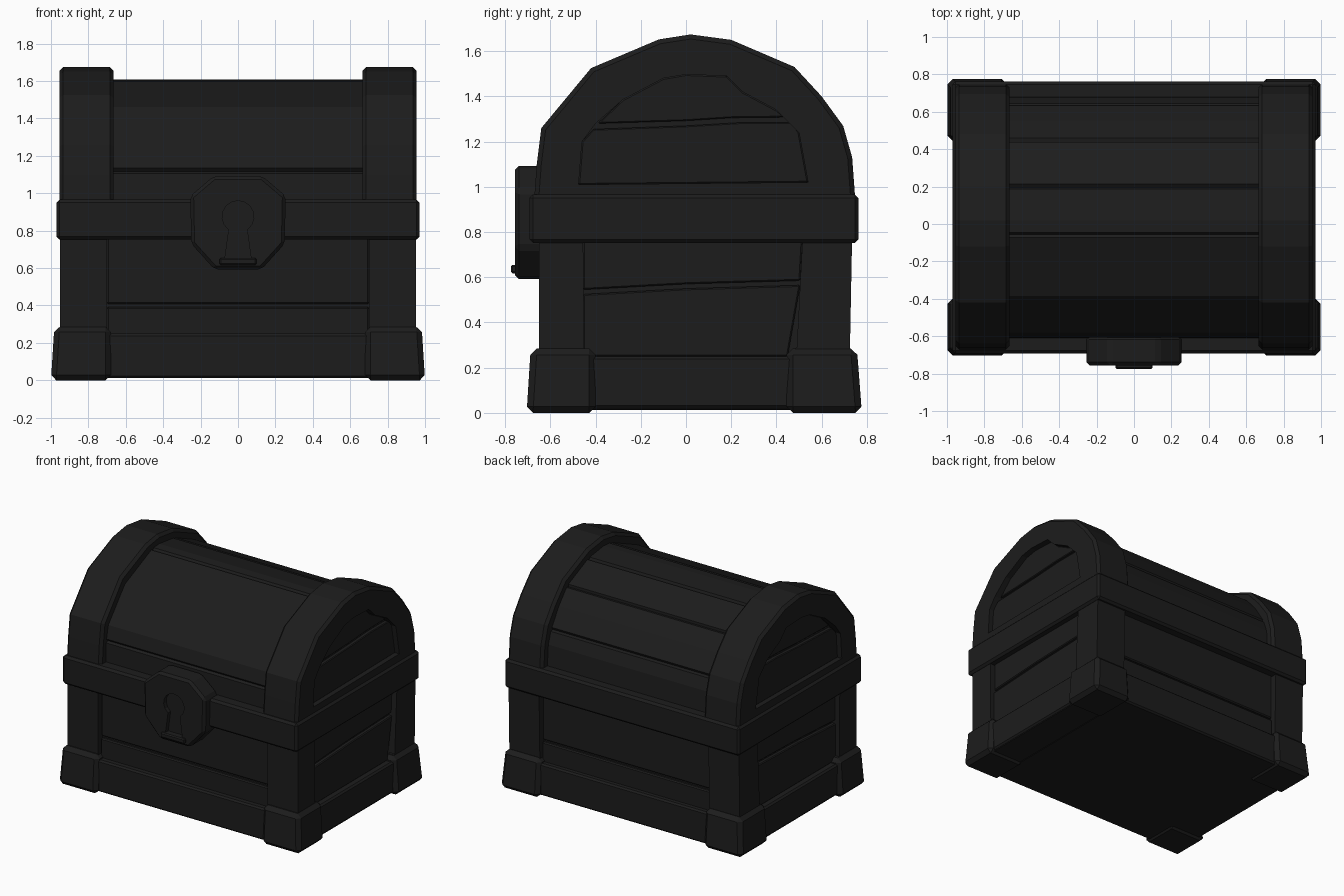
import bpy, bmesh
from math import cos, sin, pi, radians
from mathutils import Vector

if "Cube" in bpy.data.objects:
    bpy.data.objects.remove(bpy.data.objects["Cube"])

dark = bpy.data.materials.new("dark_finish")
dark.diffuse_color = (0.012, 0.012, 0.012, 1)
dark.use_nodes = True
dark.node_tree.nodes["Principled BSDF"].inputs["Base Color"].default_value = dark.diffuse_color


def finish(name, bm, bevel=0, cutters=(), mirror=False):
    bmesh.ops.recalc_face_normals(bm, faces=bm.faces)
    me = bpy.data.meshes.new(name)
    bm.to_mesh(me)
    bm.free()
    ob = bpy.data.objects.new(name, me)
    bpy.context.collection.objects.link(ob)
    me.materials.append(dark)
    if bevel:
        m = ob.modifiers.new("bevel", 'BEVEL')
        m.width, m.segments = bevel, 1
        m.limit_method, m.angle_limit = 'ANGLE', radians(40)
    for c in cutters:
        m = ob.modifiers.new("cut", 'BOOLEAN')
        m.operation, m.object, m.solver = 'DIFFERENCE', c, 'EXACT'
    if mirror:
        ob.modifiers.new("mirror", 'MIRROR')
    return ob


def prism(name, pts, axis, a, b, **kw):
    """Extrude a (y,z) outline along x, or an (x,z) outline along y."""
    bm = bmesh.new()

    def ring(d):
        return [bm.verts.new((d, p, q) if axis == 'x' else (p, d, q)) for p, q in pts]
    r0, r1 = ring(a), ring(b)
    bm.faces.new(r0)
    bm.faces.new(r1)
    n = len(pts)
    for i in range(n):
        j = (i + 1) % n
        bm.faces.new((r0[i], r0[j], r1[j], r1[i]))
    return finish(name, bm, **kw)


def box(name, x, y, z, taper=0, **kw):
    """Box from ranges; taper pulls the outer top edges inward."""
    bm = bmesh.new()
    bmesh.ops.create_cube(bm, size=1)
    for v in bm.verts:
        top = v.co.z > 0
        yo = y[v.co.y > 0]
        xo = x[v.co.x > 0]
        if top and taper:
            xo -= taper * (v.co.x > 0)
            outer = (v.co.y > 0) == (y[0] + y[1] > 0)
            yo -= taper * outer * (1 if yo > 0 else -1)
        v.co = (xo, yo, z[top])
    return finish(name, bm, **kw)


def cutter(ob):
    ob.hide_render = True
    ob.display_type = 'WIRE'
    return ob


def notched(pts, seams, w=0.014, d=0.018):
    """Replace the seam points of an outline by small V grooves."""
    out, mid = [], Vector((0.03, 1.0))
    for i, p in enumerate(pts):
        p = Vector(p)
        if i in seams:
            before, after = Vector(pts[i - 1]), Vector(pts[i + 1])
            out += [p + (before - p).normalized() * w,
                    p + (mid - p).normalized() * d,
                    p + (after - p).normalized() * w]
        else:
            out.append(p)
    return out


# Lower body with recessed panels between the corner posts
side_outline = [(-.45, .27), (-.40, .25), (.44, .25), (.49, .29), (.515, .76), (-.455, .76)]
cuts = [cutter(prism(f"side_recess_{s}", side_outline, 'x', s * .895, s * 1.2)) for s in (-1, 1)]
cuts.append(cutter(box("front_recess", (-.70, .70), (-.9, -.60), (.22, .76))))
cuts.append(cutter(box("back_recess", (-.70, .70), (.675, .9), (.22, .76))))
prism("chest_body", [(-.65, .015), (.72, .015), (.735, .79), (-.65, .79)],
      'x', -.952, .952, cutters=cuts)

# Planks in the front and back recesses
for i, (z0, z1, t) in enumerate([(.22, .393, .022), (.407, .76, .016)]):
    box(f"front_plank_{i}", (-.70, .70), (-.60 - t, -.58), (z0, z1), bevel=.008)
    box(f"back_plank_{i}", (-.70, .70), (.66, .675 + t), (z0, z1), bevel=.008)

# Planks in the side recesses, with a slanted gap
prism("side_plank_low", [(-.455, .25), (.45, .25), (.505, .565), (0, .55), (-.455, .525)],
      'x', .88, .922, bevel=.006, mirror=True)
prism("side_plank_high", [(-.455, .545), (0, .57), (.505, .585), (.515, .76), (-.455, .76)],
      'x', .88, .916, bevel=.006, mirror=True)

# Base rails and corner brackets
box("base_rail_long", (-.72, .72), (-.668, .738), (.012, .25), bevel=.012)
box("base_rail_side", (.6, .966), (-.45, .5), (.02, .25), bevel=.012, mirror=True)
box("front_corner", (.68, 1.0), (-.705, -.40), (0, .285), taper=.018, bevel=.028, mirror=True)
box("back_corner", (.68, 1.0), (.445, .778), (0, .285), taper=.022, bevel=.028, mirror=True)

# Middle band around the chest
box("middle_band", (-.97, .97), (-.693, .763), (.752, .966), bevel=.016)

# Curved lid planks between the arches
lid = [(-.61, .90), (-.605, 1.12), (-.58, 1.23), (-.385, 1.46), (-.06, 1.603), (.02, 1.608),
       (.20, 1.585), (.45, 1.475), (.55, 1.36), (.64, 1.22), (.675, 1.12), (.69, .90)]
prism("lid_planks", notched(lid, {1, 4, 6, 7, 9}), 'x', -.70, .70)

# Lid end arches with recessed panels
arch = [(-.675, .90), (-.66, 1.10), (-.64, 1.26), (-.42, 1.525), (-.12, 1.652), (.02, 1.674),
        (.20, 1.65), (.48, 1.53), (.60, 1.40), (.695, 1.27), (.735, 1.13), (.752, .90)]
panel = [(-.475, 1.01), (-.46, 1.20), (-.40, 1.28), (-.28, 1.385), (-.10, 1.48), (0, 1.497),
         (.18, 1.49), (.25, 1.42), (.40, 1.34), (.50, 1.24), (.54, 1.02)]
lid_recess = cutter(prism("lid_recess", panel, 'x', .895, 1.2))
prism("lid_arch", arch, 'x', .665, .955, bevel=.02, cutters=[lid_recess], mirror=True)

# Planks inside the lid end panels
prism("lid_end_plank_low", [(-.475, 1.01), (-.46, 1.20), (-.41, 1.255), (0, 1.27), (.25, 1.285),
                            (.47, 1.285), (.50, 1.24), (.54, 1.02)],
      'x', .88, .922, bevel=.005, mirror=True)
prism("lid_end_plank_high", [(-.39, 1.28), (-.28, 1.385), (-.10, 1.48), (0, 1.497), (.18, 1.49),
                             (.25, 1.42), (.40, 1.34), (.44, 1.308), (.2, 1.305), (0, 1.292)],
      'x', .88, .914, bevel=.005, mirror=True)

# Octagonal lock plate with keyhole and small ledge
half = [(.13, 1.092), (.255, .985), (.25, .73), (.125, .592)]
octagon = half + [(-x, z) for x, z in reversed(half)]
keyhole = [(.085 * cos(a), .875 + .085 * sin(a)) for a in
           [radians(-55) + radians(290) * i / 12 for i in range(13)]]
keyhole += [(-.07, .65), (.07, .65)]
key_cut = cutter(prism("keyhole_cutter", keyhole, 'y', -.9, -.725))
prism("lock_plate", octagon, 'y', -.757, -.60, bevel=.018, cutters=[key_cut])
box("lock_ledge", (-.10, .10), (-.775, -.70), (.617, .655), bevel=.008)
